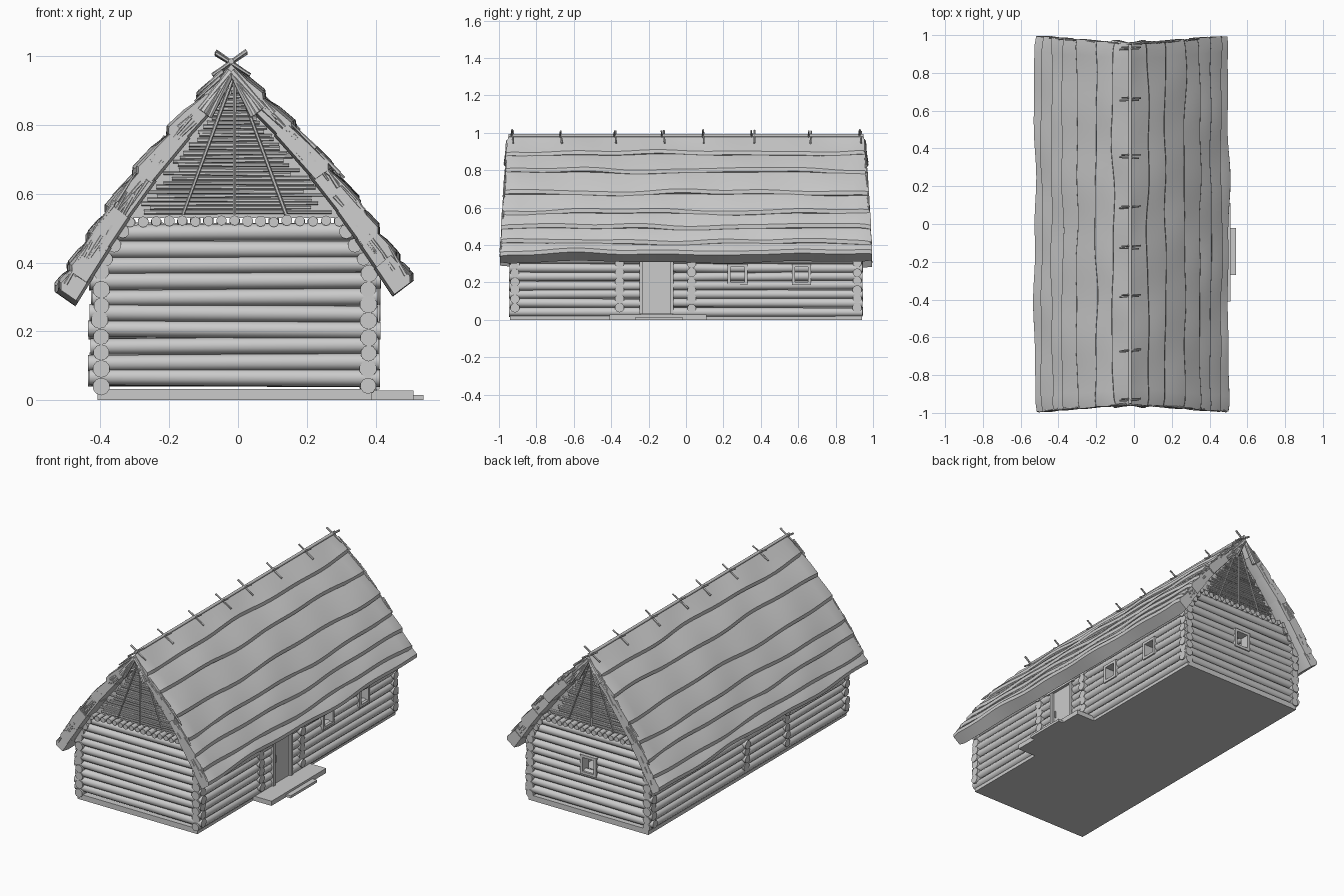
import bpy, bmesh, math, random
from mathutils import Vector, Matrix

random.seed(4)
if "Cube" in bpy.data.objects:
    bpy.data.objects.remove(bpy.data.objects["Cube"], do_unlink=True)

GREY = (0.6, 0.6, 0.6, 1)
mat = bpy.data.materials.new("weathered_grey")
mat.use_nodes = True
mat.diffuse_color = GREY
mat.node_tree.nodes["Principled BSDF"].inputs["Base Color"].default_value = GREY

CX = -0.01          # middle of the house across
WALL = 0.39         # long walls, half width
END = 0.915         # end walls, half length
STEP = 0.047        # log spacing


def finish(name, bm, angle=40):
    bmesh.ops.recalc_face_normals(bm, faces=bm.faces)
    mesh = bpy.data.meshes.new(name)
    bm.to_mesh(mesh)
    bm.free()
    mesh.materials.append(mat)
    obj = bpy.data.objects.new(name, mesh)
    bpy.context.collection.objects.link(obj)
    bpy.ops.object.select_all(action="DESELECT")
    obj.select_set(True)
    bpy.context.view_layer.objects.active = obj
    bpy.ops.object.shade_smooth_by_angle(angle=math.radians(angle))


def log(bm, p, q, r, taper=0.92, sides=10):
    p, q = Vector(p), Vector(q)
    d = q - p
    turn = d.to_track_quat("Z", "Y").to_matrix().to_4x4()
    if random.random() < 0.5:
        r1, r2 = r, r * taper
    else:
        r1, r2 = r * taper, r
    bmesh.ops.create_cone(bm, cap_ends=True, segments=sides, radius1=r1, radius2=r2,
                          depth=d.length, matrix=Matrix.Translation((p + q) / 2) @ turn)


def box(bm, x, y, z):
    size = Vector((x[1] - x[0], y[1] - y[0], z[1] - z[0]))
    mid = Vector((x[0] + x[1], y[0] + y[1], z[0] + z[1])) / 2
    bmesh.ops.create_cube(bm, size=1, matrix=Matrix.Translation(mid) @ Matrix.Diagonal(size.to_4d()))


def jit(a=0.003):
    return random.uniform(-a, a)


def spans(lo, hi, z, openings):
    """Pieces of a log left between the openings at this height."""
    cuts = sorted(o[:2] for o in openings if o[2] < z < o[3])
    edges = [lo] + [v for c in cuts for v in c] + [hi]
    return list(zip(edges[::2], edges[1::2]))


def under_roof(z):
    return 0.43 - (z - 0.385) * 0.84


# Ground slab, porch and step
bm = bmesh.new()
box(bm, (-0.408, 0.388), (-0.94, 0.94), (0, 0.032))
finish("floor_slab", bm)
bm = bmesh.new()
box(bm, (0.388, 0.51), (-0.41, 0.11), (0, 0.028))
box(bm, (0.51, 0.54), (-0.27, -0.02), (0, 0.015))
finish("porch_and_step", bm)

# Openings: low, high, bottom, top
door = (-0.24, -0.075, 0.03, 0.325)
side_windows = [(0.23, 0.32, 0.195, 0.29), (0.575, 0.66, 0.195, 0.29)]
end_window = (CX - 0.045, CX + 0.045, 0.26, 0.36)

# Long walls
for side, name, holes in ((1, "left_wall", [door] + side_windows), (-1, "right_wall", [])):
    bm = bmesh.new()
    for i in range(8):
        z = 0.042 + i * STEP
        for a, b in spans(-END - 0.03, END + 0.03, z, holes):
            x = CX + side * WALL
            log(bm, (x + jit(), a + jit(), z + jit()), (x + jit(), b + jit(), z + jit()), 0.0255)
    finish(name, bm)

# End walls follow the roof, partition walls stop at the eaves
for y, name, rows, holes in ((-END, "front_wall", 10, []), (END, "back_wall", 10, [end_window]),
                             (-0.355, "front_partition", 8, []), (0.03, "rear_partition", 8, [])):
    bm = bmesh.new()
    for i in range(rows):
        z = 0.064 + i * STEP
        half = min(0.42, under_roof(z) + 0.01)
        for a, b in spans(CX - half, CX + half, z, holes):
            log(bm, (a + jit(0.006), y, z + jit(0.004)), (b + jit(0.006), y, z + jit(0.004)), 0.0255)
    finish(name, bm)

# Stepped purlins and loft joists
bm = bmesh.new()
for side in (-1, 1):
    for x, z in ((0.375, 0.41), (0.35, 0.45), (0.325, 0.49)):
        log(bm, (CX + side * x, -0.945, z), (CX + side * x, 0.945, z), 0.021)
finish("purlins", bm)
bm = bmesh.new()
for i in range(-8, 9):
    x = CX + i * 0.038
    log(bm, (x, -0.945 + jit(), 0.52 + jit()), (x, 0.945 + jit(), 0.52 + jit()), 0.016)
finish("loft_joists", bm)

# Door and door frame
bm = bmesh.new()
y0, y1, z0, z1 = door
box(bm, (0.375, 0.398), (y0, y1), (z0, z1))
box(bm, (0.398, 0.406), (y0 + 0.022, y0 + 0.027), (0.16, 0.2))
finish("door", bm)
bm = bmesh.new()
for y in (y0, y1):
    box(bm, (0.355, 0.412), (y - 0.009, y + 0.009), (z0, z1))
box(bm, (0.355, 0.415), (y0 - 0.035, y1 + 0.03), (z1, z1 + 0.018))
finish("door_frame", bm)

# Window frames
bm = bmesh.new()
t = 0.008
for a, b, lo, hi in side_windows:
    for y in (a, b):
        box(bm, (0.35, 0.412), (y - t, y + t), (lo - t, hi + t))
    for z in (lo, hi):
        box(bm, (0.35, 0.412), (a, b), (z - t, z + t))
a, b, lo, hi = end_window
for x in (a, b):
    box(bm, (x - t, x + t), (END - 0.03, END + 0.03), (lo - t, hi + t))
for z in (lo, hi):
    box(bm, (a, b), (END - 0.03, END + 0.03), (z - t, z + t))
finish("window_frames", bm)

# Wattle gables with supporting poles
for end, name in ((-1, "front_gable"), (1, "back_gable")):
    bm = bmesh.new()
    y = end * 0.9
    tri = [bm.verts.new((CX + x, y, z)) for x, z in ((-0.31, 0.53), (0.31, 0.53), (0, 0.95))]
    bm.faces.new(tri)
    z = 0.545
    while z < 0.93:
        half = under_roof(z) + 0.01
        a = CX - half * random.uniform(0.8, 1)
        b = CX + half * random.uniform(0.75, 1)
        log(bm, (a, y + end * 0.004, z + jit()), (b, y + end * 0.004, z + jit()), 0.007, 0.7, 6)
        z += 0.0125
    for foot in (-0.15, 0, 0.15):
        log(bm, (CX + foot, y + end * 0.014, 0.54), (CX, y + end * 0.014, 0.95), 0.006, 0.8, 6)
    finish(name, bm)

# Thatched slopes made of lapped wavy courses
APEX = Vector((-0.02, 0.985))
EAVE = {-1: Vector((-0.53, 0.325)), 1: Vector((0.505, 0.355))}
COURSES = (0, 0.17, 0.33, 0.52, 0.68, 0.8, 0.92, 1)


def roof_point(side, t, off):
    d = EAVE[side] - APEX
    n = Vector((-d.y * side, abs(d.x))).normalized()
    p = APEX + d * t + n * (off + 0.028 * math.sin(math.pi * min(max(t, 0), 1)))
    if (p.x - APEX.x) * side < 0:
        p.x = APEX.x
    return p


ROWS = 48
for side, name in ((1, "left_thatch"), (-1, "right_thatch")):
    bm = bmesh.new()
    for t0, t1 in zip(COURSES, COURSES[1:]):
        ph = [random.uniform(0, 6) for _ in range(4)]
        rings = []
        for j in range(ROWS + 1):
            u = j / ROWS * 2 - 1
            wave = math.sin(5 * u + ph[0]) + 0.6 * math.sin(11 * u + ph[1])
            puff = 0.003 * (math.sin(7 * u + ph[2]) + math.sin(15 * u + ph[3]))
            low = t1 + 0.008 * wave
            top = max(t0 - 0.03, 0)
            thick = 0.055 + 0.022 * t1
            rim = 0.008 if j in (0, ROWS) else 0
            shape = ((top, -0.014), ((top + low) / 2, puff - rim), (low - 0.02, 0.006 + puff - rim),
                     (low, -0.006 + puff - rim), (low - 0.004, -thick + rim), (top, -thick + rim))
            ring = []
            for t, off in shape:
                p = roof_point(side, t, off)
                y = u * (0.955 + 0.04 * t + 0.004 * math.sin(ph[0] + 9 * t))
                ring.append(bm.verts.new((p.x, y, p.y)))
            rings.append(ring)
        for r0, r1 in zip(rings, rings[1:]):
            for k in range(6):
                m = (k + 1) % 6
                bm.faces.new((r0[k], r0[m], r1[m], r1[k]))
        bm.faces.new(rings[0])
        bm.faces.new(rings[-1])
    finish(name, bm, 35)

# Loose straw bundles along the gable edges
bm = bmesh.new()
for end in (-1, 1):
    for side in (-1, 1):
        for i in range(26):
            t = random.uniform(0.03, 0.88)
            off = random.uniform(-0.05, 0)
            p, q = roof_point(side, t, off), roof_point(side, t + 0.12, off + jit(0.012))
            y = end * (0.952 + 0.04 * t)
            log(bm, (p.x, y, p.y), (q.x, y + end * 0.005, q.y), 0.007, 0.4, 6)
        for i in range(4):
            a, b = roof_point(side, 0.02, -0.03), roof_point(side, 0.2, -0.03 - 0.012 * i)
            log(bm, (a.x, end * 0.95, a.y), (b.x, end * 0.962, b.y), 0.013, 0.6, 8)
finish("straw_ends", bm)

# Ridge pole and crossed ridge sticks
bm = bmesh.new()
log(bm, (APEX.x, -0.95, 0.985), (APEX.x, 0.95, 0.985), 0.009)
finish("ridge_pole", bm)
bm = bmesh.new()
for y in (-0.93, -0.67, -0.38, -0.12, 0.09, 0.36, 0.66, 0.93):
    for side in (-1, 1):
        x = APEX.x - side * 0.045
        log(bm, (x, y + side * 0.006 + jit(0.008), 1.01 + jit(0.006)),
            (APEX.x + side * 0.055, y + side * 0.006, 0.945), 0.006, 0.8, 6)
finish("ridge_sticks", bm)
